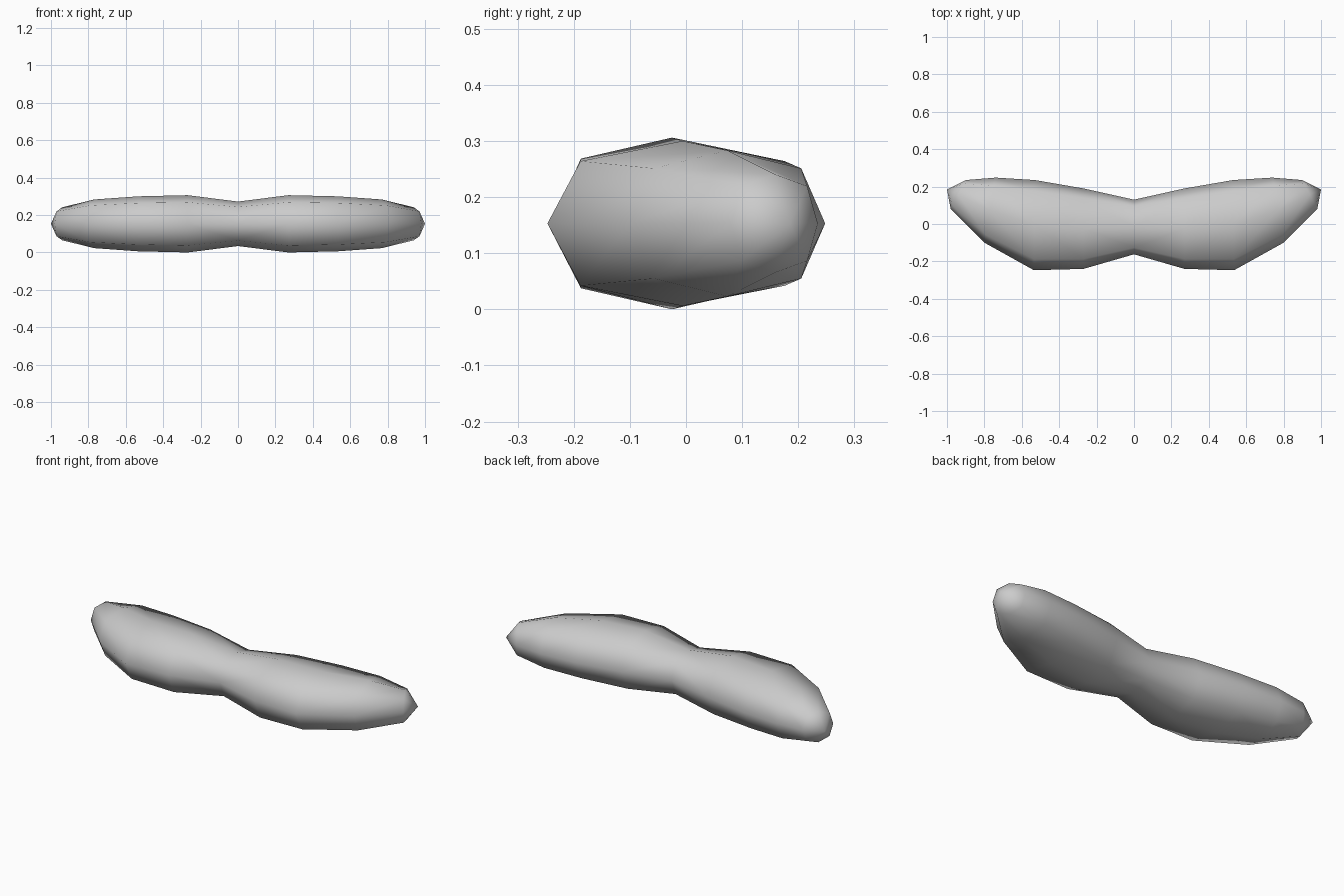
import bpy, bmesh

if "Cube" in bpy.data.objects:
    bpy.data.objects.remove(bpy.data.objects["Cube"])

ZC = 0.153
# Cross-sections: front point (x, y), back point (x, y), half height
SECTIONS = [
    ((0.00, -0.162), (0.00, 0.13), 0.119),
    ((0.27, -0.24), (0.27, 0.19), 0.153),
    ((0.535, -0.247), (0.53, 0.235), 0.147),
    ((0.80, -0.10), (0.74, 0.248), 0.13),
    ((0.98, 0.08), (0.90, 0.235), 0.088),
]
TIP = (1.0, 0.185, ZC)
K = 0.755
OCTAGON = [(-1, 0), (-K, K), (0, 1), (K, K), (1, 0), (K, -K), (0, -1), (-K, -K)]


def add_ring(bm, front, back, half_height):
    verts = []
    for u, w in OCTAGON:
        t = (u + 1) / 2
        x = front[0] + (back[0] - front[0]) * t
        y = front[1] + (back[1] - front[1]) * t
        verts.append(bm.verts.new((x, y, ZC + w * half_height)))
    return verts


# Right half, lofted from the pinched middle to the pointed tip
bm = bmesh.new()
rings = [add_ring(bm, *s) for s in SECTIONS]
for a, b in zip(rings, rings[1:]):
    for i in range(8):
        j = (i + 1) % 8
        bm.faces.new((a[i], a[j], b[j], b[i]))
tip = bm.verts.new(TIP)
for i in range(8):
    bm.faces.new((rings[-1][i], rings[-1][(i + 1) % 8], tip))

# Mirror to the left half and weld the middle seam
copy = bmesh.ops.duplicate(bm, geom=bm.verts[:] + bm.edges[:] + bm.faces[:])["geom"]
for v in copy:
    if isinstance(v, bmesh.types.BMVert):
        v.co.x *= -1
bmesh.ops.remove_doubles(bm, verts=bm.verts[:], dist=0.0005)
bmesh.ops.recalc_face_normals(bm, faces=bm.faces[:])
for f in bm.faces:
    f.smooth = True

mesh = bpy.data.meshes.new("moustache")
bm.to_mesh(mesh)
bm.free()
obj = bpy.data.objects.new("moustache", mesh)
bpy.context.collection.objects.link(obj)
